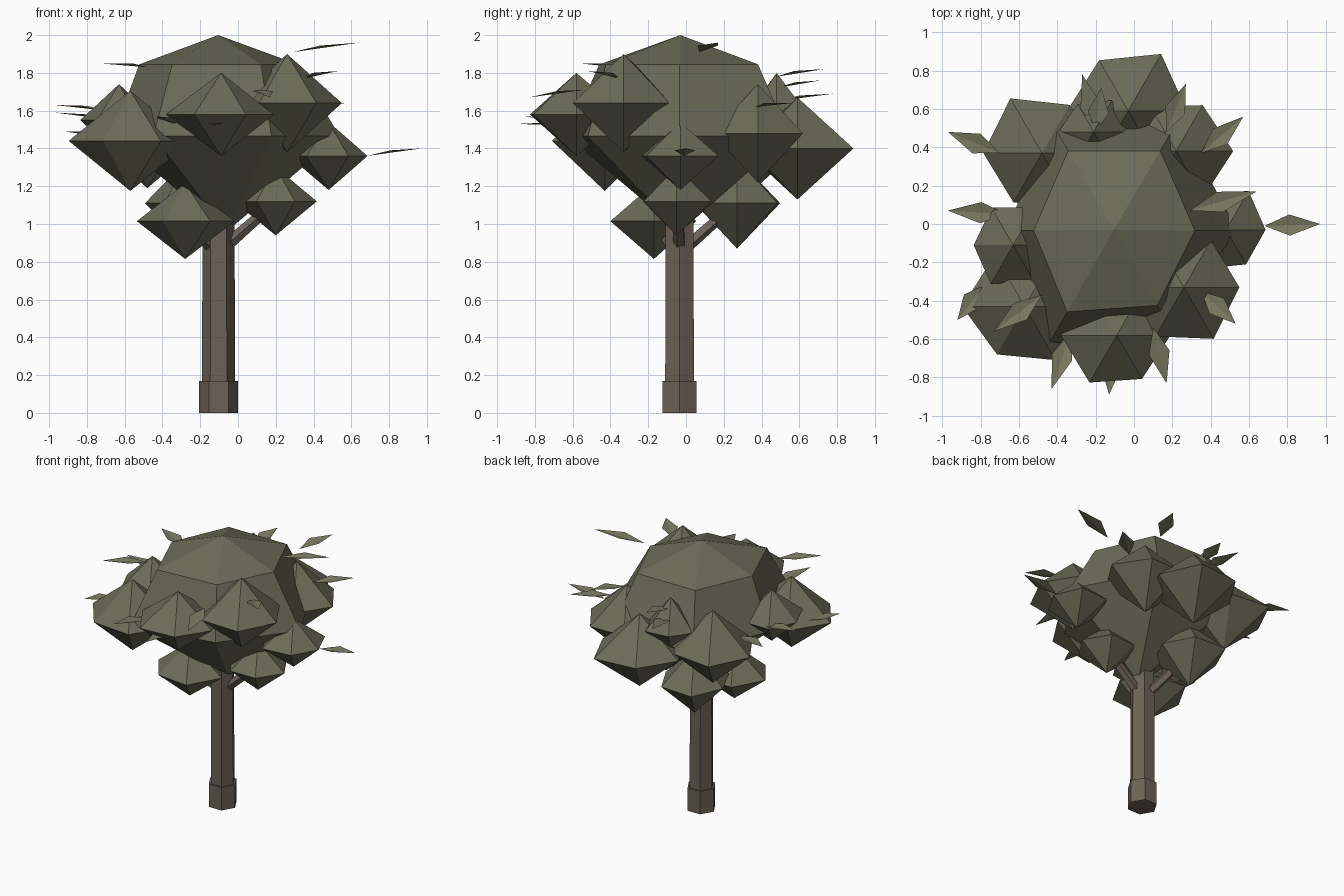
import bpy, bmesh, math
from mathutils import Vector

if "Cube" in bpy.data.objects:
    bpy.data.objects.remove(bpy.data.objects["Cube"])


def material(name, rgb):
    m = bpy.data.materials.new(name)
    m.diffuse_color = (*rgb, 1)
    m.use_nodes = True
    m.node_tree.nodes["Principled BSDF"].inputs["Base Color"].default_value = m.diffuse_color
    return m


GREEN = material("foliage", (0.15, 0.15, 0.10))
LEAF = material("leaf", (0.19, 0.19, 0.12))
BARK = material("bark", (0.15, 0.12, 0.095))


def finish(name, bm, mat):
    bmesh.ops.recalc_face_normals(bm, faces=bm.faces)
    me = bpy.data.meshes.new(name)
    bm.to_mesh(me)
    bm.free()
    me.materials.append(mat)
    ob = bpy.data.objects.new(name, me)
    bpy.context.collection.objects.link(ob)
    return ob


def rod(name, a, b, r1, r2, sides=6):
    a, b = Vector(a), Vector(b)
    bm = bmesh.new()
    bmesh.ops.create_cone(bm, cap_ends=True, segments=sides,
                          radius1=r1, radius2=r2, depth=(b - a).length)
    for v in bm.verts:      # put a cross-section corner on +x
        v.co.x, v.co.y = -v.co.y, v.co.x
    ob = finish(name, bm, BARK)
    d = b - a
    ob.location = (a + b) / 2
    if d.xy.length > 1e-4:
        ob.rotation_euler = d.to_track_quat('Z', 'Y').to_euler()
    return ob


def blob(name, apex, rings, bottom):
    """Faceted six-sided clump: apex, rings of (centre, z, six radii), bottom point."""
    bm = bmesh.new()
    top, low = bm.verts.new(apex), bm.verts.new(bottom)
    loops = []
    for (cx, cy), z, radii in rings:
        loops.append([bm.verts.new((cx + r * math.cos(i * math.pi / 3),
                                    cy + r * math.sin(i * math.pi / 3), z))
                      for i, r in enumerate(radii)])
    for i in range(6):
        j = (i + 1) % 6
        bm.faces.new((top, loops[0][i], loops[0][j]))
        for u, w in zip(loops, loops[1:]):
            bm.faces.new((u[i], w[i], w[j], u[j]))
        bm.faces.new((low, loops[-1][j], loops[-1][i]))
    return finish(name, bm, GREEN)


def leaf(name, base, tip, width=0.11):
    """Folded diamond leaf with a midrib."""
    a, b = Vector(base), Vector(tip)
    side = (b - a).cross(Vector((0, 0, 1))).normalized() * width / 2
    mid = a.lerp(b, 0.45) + Vector((0, 0, 0.012))
    bm = bmesh.new()
    p = [bm.verts.new(c) for c in (a, mid + side, b, mid - side)]
    bm.faces.new((p[0], p[1], p[2]))
    bm.faces.new((p[0], p[2], p[3]))
    finish(name, bm, LEAF)


# Trunk and branches
C = (-0.103, -0.034)
rod("trunk_base", (*C, 0), (*C, 0.17), 0.103, 0.103)
rod("trunk", (*C, 0.16), (*C, 1.15), 0.088, 0.084)
for i, end in enumerate([(0.17, -0.04, 1.09), (-0.25, 0.24, 1.09), (-0.26, -0.16, 0.99)]):
    rod(f"branch_{i}", (*C, 0.85), end, 0.036, 0.028, 5)

# Main crown
blob("crown", (-0.105, -0.03, 2.0),
     [(C, 1.845, (0.42, 0.48, 0.48, 0.42, 0.49, 0.45)),
      (C, 1.465, (0.64, 0.67, 0.66, 0.56, 0.69, 0.56))],
     (-0.06, -0.03, 0.96))

# Foliage clumps around the crown: x, y, z, radius, half height
CLUMPS = [
    (-0.09, -0.58, 1.58, 0.28, 0.22), (-0.57, -0.43, 1.44, 0.31, 0.265),
    (0.26, -0.33, 1.64, 0.295, 0.26), (0.48, -0.03, 1.36, 0.22, 0.18),
    (0.20, -0.05, 1.12, 0.21, 0.18), (-0.28, -0.17, 1.015, 0.25, 0.20),
    (-0.26, 0.27, 1.11, 0.25, 0.24), (-0.03, 0.59, 1.40, 0.32, 0.27),
    (0.22, 0.38, 1.48, 0.28, 0.26), (-0.48, 0.37, 1.46, 0.31, 0.27),
    (-0.63, -0.11, 1.55, 0.22, 0.19), (-0.21, 0.48, 1.58, 0.18, 0.22),
]
for i, (x, y, z, r, h) in enumerate(CLUMPS):
    radii = [r * (1 + 0.07 * math.sin(2.3 * k + 1.7 * i)) for k in range(6)]
    blob(f"clump_{i}", (x, y, z + h), [((x, y), z, radii)], (x, y, z - h))

# Loose leaves: base, tip
LEAVES = [
    ((-0.70, 0.37, 1.60), (-0.97, 0.48, 1.63)), ((-0.66, 0.05, 1.55), (-0.97, 0.07, 1.59)),
    ((0.68, -0.01, 1.36), (0.97, 0.00, 1.40)), ((0.35, 0.37, 1.62), (0.57, 0.56, 1.64)),
    ((0.29, 0.07, 1.91), (0.64, 0.17, 1.96)), ((0.35, -0.35, 1.77), (0.53, -0.52, 1.81)),
    ((0.10, -0.54, 1.71), (0.17, -0.83, 1.67)), ((-0.33, -0.56, 1.53), (-0.43, -0.86, 1.57)),
    ((-0.11, -0.62, 1.52), (-0.13, -0.89, 1.53)), ((-0.48, -0.37, 1.83), (-0.73, -0.56, 1.85)),
    ((-0.78, -0.32, 1.47), (-0.92, -0.50, 1.49)), ((0.17, 0.48, 1.78), (0.27, 0.73, 1.82)),
    ((-0.19, 0.48, 1.65), (-0.27, 0.78, 1.69)), ((-0.20, 0.48, 1.72), (-0.17, 0.71, 1.76)),
]
for i, (a, b) in enumerate(LEAVES):
    leaf(f"leaf_{i}", a, b)
